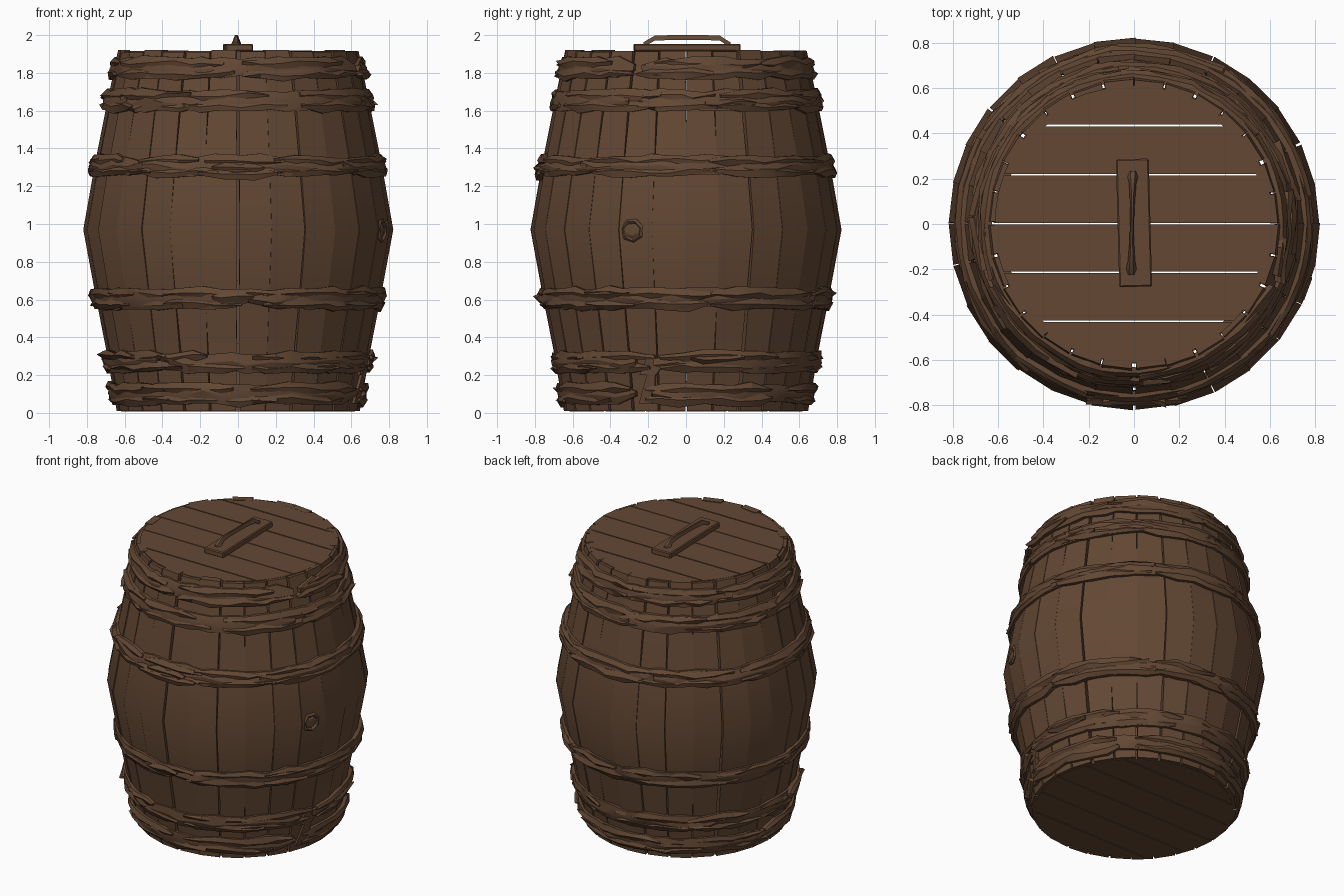
import bpy, bmesh, math, random
from mathutils import Vector

random.seed(7)
cube = bpy.data.objects.get("Cube")
if cube:
    bpy.data.objects.remove(cube)

wood = bpy.data.materials.new("brown wood")
wood.use_nodes = True
wood.diffuse_color = (0.125, 0.064, 0.034, 1)
wood.node_tree.nodes["Principled BSDF"].inputs["Base Color"].default_value = wood.diffuse_color

PROFILE = [(0.01, .645), (.33, .70), (.62, .757), (.97, .822),
           (1.31, .762), (1.62, .70), (1.915, .638)]
STAVES = 28


def radius(z):
    """Outer barrel radius at a height."""
    for (z0, r0), (z1, r1) in zip(PROFILE, PROFILE[1:]):
        if z <= z1:
            return r0 + (r1 - r0) * (z - z0) / (z1 - z0)
    return PROFILE[-1][1]


def jit(a):
    return random.uniform(-a, a)


def polar(r, a, z):
    return (r * math.cos(a), r * math.sin(a), z)


def finish(name, bm, smooth=None):
    bmesh.ops.recalc_face_normals(bm, faces=bm.faces)
    me = bpy.data.meshes.new(name)
    bm.to_mesh(me)
    bm.free()
    ob = bpy.data.objects.new(name, me)
    bpy.context.collection.objects.link(ob)
    me.materials.append(wood)
    if smooth:
        bpy.ops.object.select_all(action='DESELECT')
        ob.select_set(True)
        bpy.context.view_layer.objects.active = ob
        bpy.ops.object.shade_smooth_by_angle(angle=math.radians(smooth))
    return ob


def loft(bm, sections):
    """Skin a row of closed sections and cap both ends."""
    rings = [[bm.verts.new(p) for p in s] for s in sections]
    n = len(rings[0])
    for a, b in zip(rings, rings[1:]):
        for i in range(n):
            j = (i + 1) % n
            bm.faces.new((a[i], a[j], b[j], b[i]))
    bm.faces.new(rings[0])
    bm.faces.new(rings[-1])


# Staves: flat across, bowed along their height, narrower at the ends
bm = bmesh.new()
for i in range(STAVES):
    mid = 2 * math.pi * (i + .5) / STAVES + jit(.008)
    half = math.pi / STAVES
    push, top = jit(.004), jit(.007)
    sections = []
    for k, (z, r) in enumerate(PROFILE):
        taper = 1.01 - .10 * abs(z - .97) ** 1.5 + jit(.012)
        w = half * taper
        z += top if k in (0, len(PROFILE) - 1) and z > 1 else 0
        r += push
        sections.append([polar(r, mid - w, z), polar(r, mid + w, z),
                         polar(r - .05, mid + w, z), polar(r - .05, mid - w, z)])
    loft(bm, sections)
finish("staves", bm, 30)


# Lid and base: parallel planks cut from a disc
def plank_disc(name, r, z0, z1):
    bm = bmesh.new()
    cuts = [-r, -.43, -.213, 0, .218, .435, r]
    for k, (y0, y1) in enumerate(zip(cuts, cuts[1:])):
        g = .004 if k != 2 else .002
        y0, y1 = y0 + g, y1 - g
        ys = [y0 + (y1 - y0) * t / 5 for t in range(6)]
        sections = []
        for y in ys:
            x = math.sqrt(max(r * r - y * y, .0004))
            sections.append([(-x, y, z0), (x, y, z0), (x, y, z1), (-x, y, z1)])
        loft(bm, sections)
    return finish(name, bm)


plank_disc("lid_planks", .615, 1.87, 1.917)
plank_disc("base_planks", .62, 0.008, .05)

# Fine splits in the lid
bm = bmesh.new()
for x, y, s in ((-.60, -.105, 1), (.5, .33, -1)):
    a, b, c = [bm.verts.new(p) for p in
               ((x, y + .008, 1.919), (x, y - .008, 1.919), (x + s * .32, y - .015, 1.919))]
    bm.faces.new((a, b, c))
finish("lid_splits", bm)


# Hoops: split wooden strips with ragged edges and lifted, pointed ends
def strip(bm, z, h, start, end, out, tip=.03):
    n = max(3, round((end - start) / 9))
    sections = []
    for k in range(n + 1):
        a = math.radians(start + (end - start) * k / n + (jit(2.5) if 0 < k < n else 0))
        last = k in (0, n)
        size = .3 if last else 1
        lift = tip if last else jit(.004)
        zc = z + jit(.006)
        lo, hi = zc - size * (h / 2 + jit(.01)), zc + size * (h / 2 + jit(.01))
        peak = zc + jit(h * .2)
        sections.append([
            polar(radius(lo) - .012 + lift, a, lo),
            polar(radius(lo) + out * .55 + lift, a, lo),
            polar(radius(peak) + out + jit(.006) + lift, a, peak),
            polar(radius(hi) + out * .55 + lift, a, hi),
            polar(radius(hi) - .012 + lift, a, hi)])
    loft(bm, sections)


HOOPS = [("top_hoop", 1.825, [(-20, 150), (146, 336)]),
         ("upper_hoop", 1.655, [(-19, 95), (90, 215), (210, 335)]),
         ("upper_middle_hoop", 1.31, [(-45, 110), (104, 230), (226, 318)]),
         ("lower_middle_hoop", .605, [(-86, 60), (56, 180), (176, 276)]),
         ("lower_hoop", .27, [(-121, -22), (-14, 130), (126, 233)]),
         ("bottom_hoop", .10, [(-15, 170), (166, 337)])]
for name, z, arcs in HOOPS:
    bm = bmesh.new()
    for start, end in arcs:
        strip(bm, z, .10, start, end, .026, .008)
        # thinner splinters along the upper and lower halves
        third = (end - start) / 3
        for k in range(3):
            s = start + k * third + jit(6)
            for dz in (-.03, .027):
                strip(bm, z + dz, .055, s, s + third + jit(12), .030 + jit(.004), .005)
    finish(name, bm, 25)

# Loose splinters at the broken hoop ends
bm = bmesh.new()
for z, s, e in ((1.80, -22, 12), (1.64, 8, 30), (.30, -172, -140), (.29, 2, 25),
                (1.30, -100, -80), (.61, -100, -84), (1.27, 255, 285)):
    strip(bm, z, .05, s, e, .036, .018)
finish("hoop_splinters", bm, 25)

# Broken board pieces hanging over the gap in the lower hoops
bm = bmesh.new()
for z0, z1, a0, a1 in ((.05, .2, -22, -14), (.2, .31, -21, -13)):
    sections = []
    for k in range(4):
        z = z0 + (z1 - z0) * k / 3
        r = radius(z) + .012
        a, b = math.radians(a0 + 1.5 * k), math.radians(a1 + jit(2))
        sections.append([polar(r, a, z), polar(r + .006, b, z),
                         polar(r - .03, b, z), polar(r - .03, a, z)])
    loft(bm, sections)
finish("broken_boards", bm)

# Knot: rough domed boss on the right-hand side
bm = bmesh.new()
ka, kz = math.radians(-20.5), .965
normal = Vector((math.cos(ka), math.sin(ka), 0))
across = Vector((-normal.y, normal.x, 0))
centre = normal * .80 + Vector((0, 0, kz))
sections = []
for size, depth in ((.066, -.02), (.066, .012), (.052, .022), (.04, .010), (.025, .018)):
    ring = []
    for i in range(7):
        t = 2 * math.pi * i / 7 + .3
        ring.append(centre + normal * depth + across * (size * math.cos(t))
                    + Vector((0, 0, size * math.sin(t) * (1 + jit(.1)))))
    sections.append(ring)
loft(bm, sections)
finish("knot", bm)

# Handle plate: bevelled board lying across the lid planks
bm = bmesh.new()
bmesh.ops.create_cube(bm, size=1)
for v in bm.verts:
    v.co = (v.co.x * .145, v.co.y * .565, v.co.z * .04)
bmesh.ops.bevel(bm, geom=bm.edges[:], offset=.006, segments=1, affect='EDGES')
plate = finish("handle_plate", bm)
plate.location = (0, .005, 1.934)
plate.rotation_euler.z = math.radians(1.5)

# Handle grip: slim arched bar with wider feet
bm = bmesh.new()
sections = []
for y, z, w in ((-.225, 1.95, .022), (-.20, 1.965, .024), (-.165, 1.985, .016), (-.08, 1.988, .010),
                (.02, 1.988, .009), (.10, 1.988, .011), (.18, 1.985, .016), (.21, 1.965, .024),
                (.235, 1.95, .022)):
    x = -.012 + .03 * (y + .22) * .5
    sections.append([(x - w, y, z - .014), (x + w, y, z - .014),
                     (x + w * .4, y, z + .012), (x - w * .4, y, z + .012)])
loft(bm, sections)
finish("handle_grip", bm, 30)
